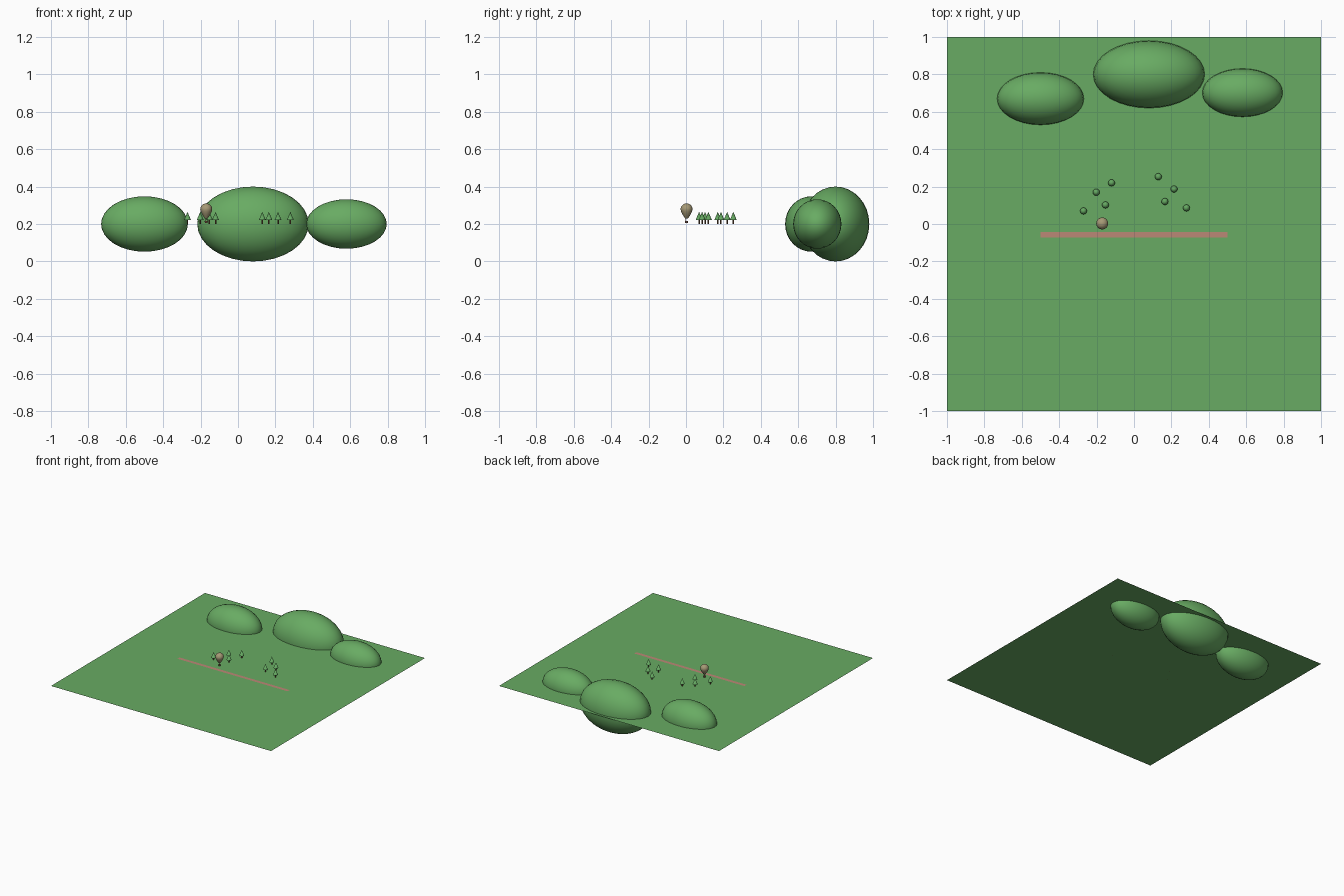
import bpy, math

if "Cube" in bpy.data.objects:
    bpy.data.objects.remove(bpy.data.objects["Cube"])

G = 0.2  # ground level


def mat(name, col):
    m = bpy.data.materials.new(name)
    m.diffuse_color = (*col, 1)
    m.use_nodes = True
    m.node_tree.nodes["Principled BSDF"].inputs["Base Color"].default_value = m.diffuse_color
    return m


grass = mat("grass green", (0.14, 0.41, 0.125))
leaf = mat("leaf green", (0.13, 0.39, 0.12))
bark = mat("bark brown", (0.16, 0.08, 0.04))
clay = mat("clay pink", (0.50, 0.25, 0.18))
tan = mat("balloon tan", (0.38, 0.32, 0.18))
wicker = mat("basket brown", (0.22, 0.09, 0.06))


def finish(name, m, smooth=True):
    o = bpy.context.object
    o.name = name
    o.data.materials.append(m)
    if smooth:
        bpy.ops.object.shade_smooth_by_angle(angle=math.radians(40))
    return o


def cone(name, m, loc, r1, r2, z0, z1, n=12):
    bpy.ops.mesh.primitive_cone_add(vertices=n, radius1=r1, radius2=r2, depth=z1 - z0,
                                    location=(loc[0], loc[1], (z0 + z1) / 2))
    return finish(name, m)


# Flat ground sheet and path strip
bpy.ops.mesh.primitive_plane_add(size=2, location=(0, 0, G))
finish("ground", grass, False)
bpy.ops.mesh.primitive_plane_add(size=1, location=(0, -0.057, G + 0.002))
bpy.context.object.scale = (1, 0.028, 1)
finish("path", clay, False)

# Hills: whole ellipsoids centred on the ground
for name, x, y, size in (("hill_left", -0.50, 0.67, (0.232, 0.14, 0.148)),
                         ("hill_middle", 0.08, 0.80, (0.298, 0.18, 0.2)),
                         ("hill_right", 0.58, 0.702, (0.215, 0.129, 0.132))):
    bpy.ops.mesh.primitive_uv_sphere_add(segments=32, ring_count=16, location=(x, y, G))
    bpy.context.object.scale = size
    finish(name, grass)

# Trees: trunk and conical crown
for i, p in enumerate([(-0.27, 0.07), (-0.202, 0.17), (-0.153, 0.102), (-0.12, 0.22),
                       (0.13, 0.253), (0.214, 0.187), (0.165, 0.12), (0.28, 0.086)]):
    cone(f"trunk_{i}", bark, p, 0.004, 0.004, G, 0.222, 8)
    cone(f"crown_{i}", leaf, p, 0.0185, 0, 0.221, 0.265)

# Balloon envelope: sphere whose lower half tapers to the mouth
bx, by, bz, r = -0.17, 0.003, 0.278, 0.032
bpy.ops.mesh.primitive_uv_sphere_add(segments=24, ring_count=16, radius=r, location=(bx, by, bz))
for v in bpy.context.object.data.vertices:
    if v.co.z < 0:
        t = -v.co.z / r
        rad = math.hypot(v.co.x, v.co.y)
        if rad > 1e-5:
            k = r * (0.18 + 0.82 * (1 - t ** 1.5)) / rad
            v.co.x *= k
            v.co.y *= k
        v.co.z = -t * 0.05
finish("balloon_envelope", tan)

# Basket and ropes
cone("basket", wicker, (bx, by), 0.007, 0.009, 0.205, 0.217)
for sx in (-1, 1):
    for sy in (-1, 1):
        cone("rope", wicker, (bx + sx * 0.005, by + sy * 0.005), 0.0008, 0.0008, 0.215, 0.232, 6)
